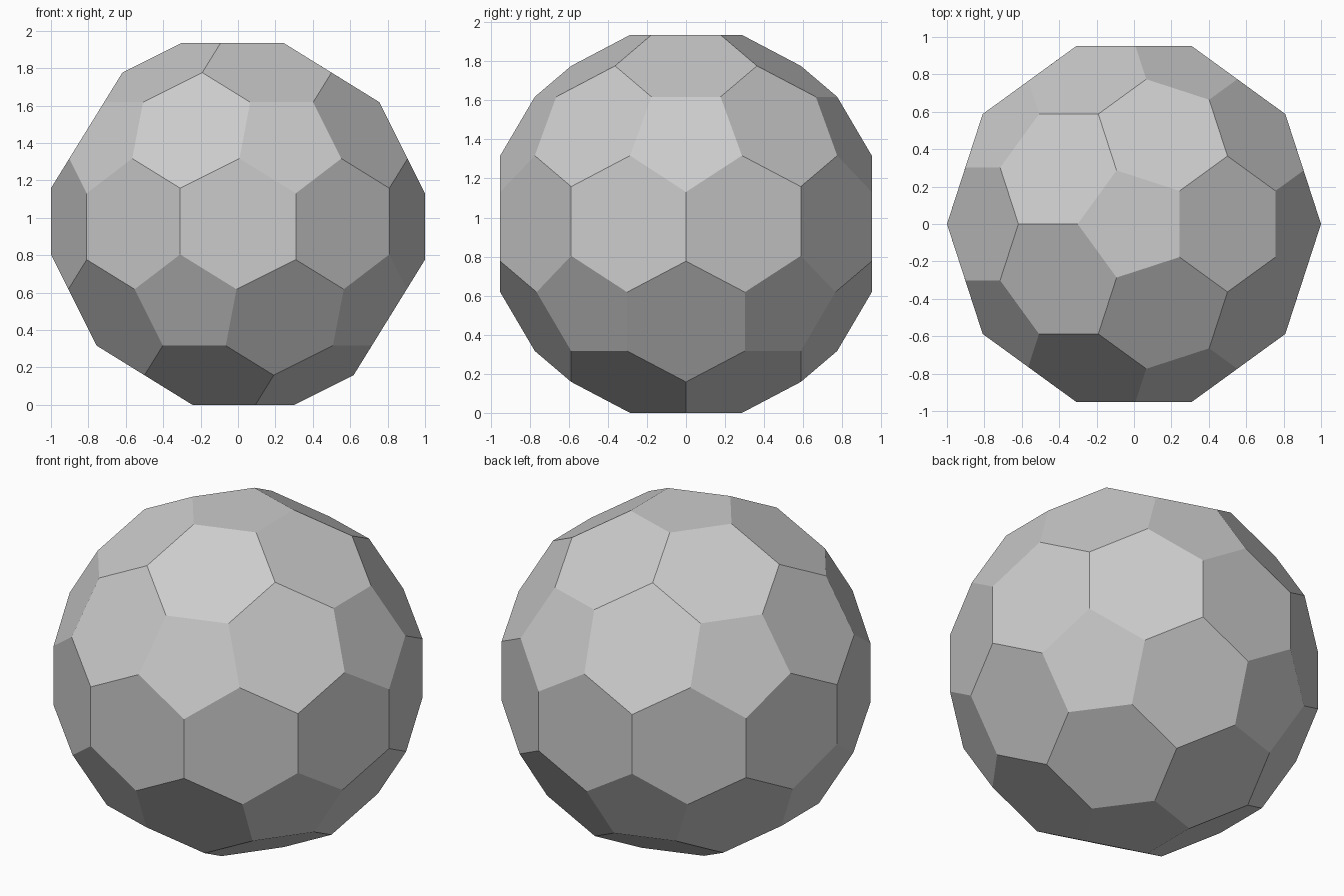
import bpy
import bmesh
from mathutils import Vector

if "Cube" in bpy.data.objects:
    bpy.data.objects.remove(bpy.data.objects["Cube"])

# Chamfered dodecahedron: 12 pentagons and 30 hexagons with equal edges
PENT_DIST = 0.9675     # centre to pentagon planes
PENT_RADIUS = 0.3011   # pentagon circumradius
CORNER_RADIUS = 1.018  # centre to corners shared by three hexagons

# Icosahedron guide: its points are the pentagon axes, its edges the hexagons
guide = bmesh.new()
bmesh.ops.create_icosphere(guide, subdivisions=1, radius=1.0)
guide.verts.ensure_lookup_table()
guide.faces.ensure_lookup_table()
guide.verts.index_update()
guide.faces.index_update()

bm = bmesh.new()
lift = Vector((0, 0, PENT_DIST))
corner, pent = {}, {}
for f in guide.faces:
    c = f.calc_center_median().normalized()
    corner[f.index] = bm.verts.new(c * CORNER_RADIUS + lift)
    for v in f.verts:
        n = v.co.normalized()
        side = (c - n * c.dot(n)).normalized()
        pent[v.index, f.index] = bm.verts.new(n * PENT_DIST + side * PENT_RADIUS + lift)

# Hexagons
for e in guide.edges:
    a, b = (v.index for v in e.verts)
    f, g = (p.index for p in e.link_faces)
    bm.faces.new((pent[a, f], corner[f], pent[b, f],
                  pent[b, g], corner[g], pent[a, g]))

# Pentagons fill the remaining holes
bmesh.ops.holes_fill(bm, edges=[e for e in bm.edges if e.is_boundary], sides=5)
bmesh.ops.recalc_face_normals(bm, faces=bm.faces)

mesh = bpy.data.meshes.new("faceted_ball")
bm.to_mesh(mesh)
bm.free()
guide.free()
bpy.context.collection.objects.link(bpy.data.objects.new("faceted_ball", mesh))
